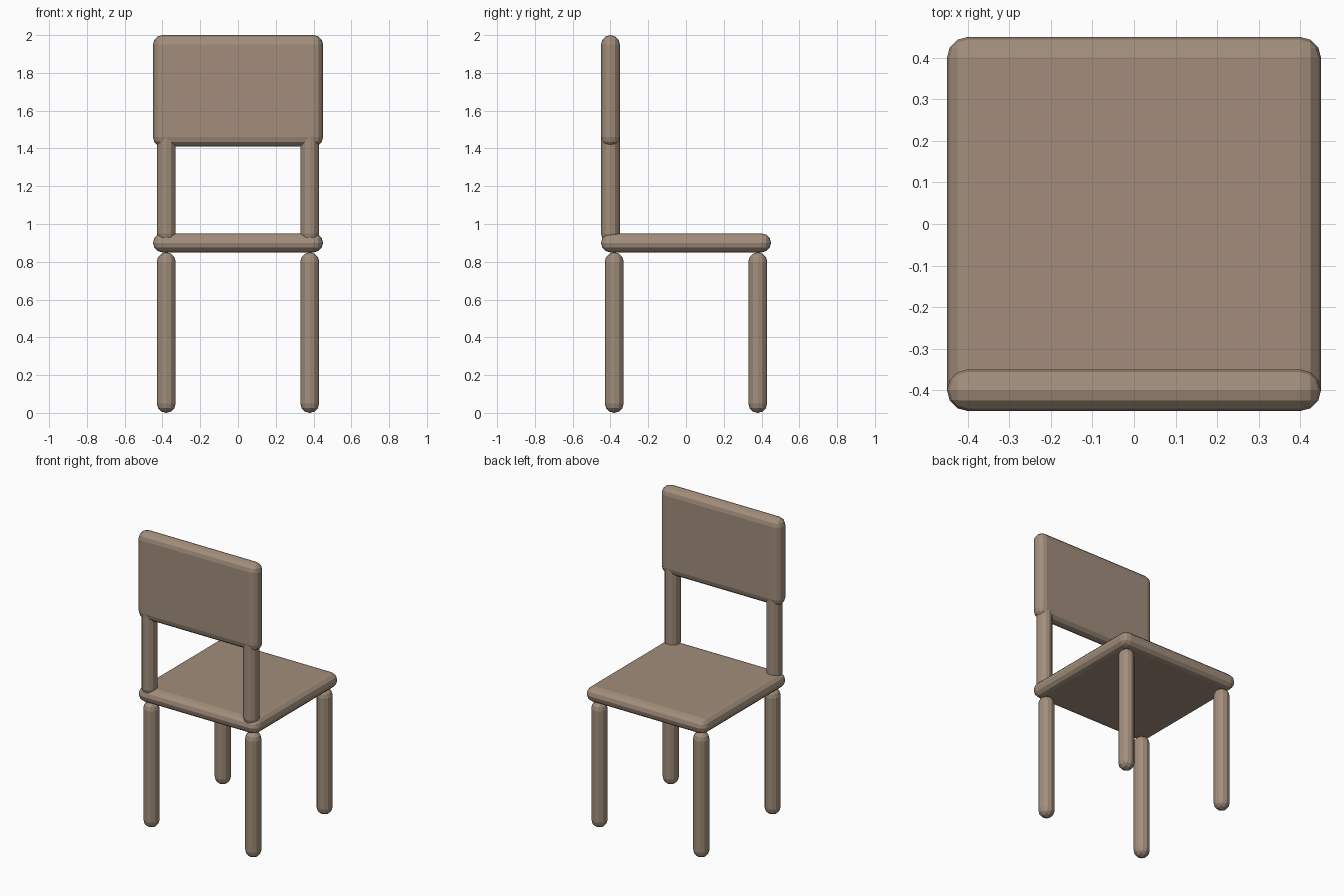
import bpy
import bmesh

if "Cube" in bpy.data.objects:
    bpy.data.objects.remove(bpy.data.objects["Cube"])


# Fully rounded bar or slab spanning two opposite corners
def rounded_box(name, lo, hi, radius=0.0499, segments=3):
    bm = bmesh.new()
    bmesh.ops.create_cube(bm, size=1)
    for v in bm.verts:
        for i in range(3):
            v.co[i] = lo[i] if v.co[i] < 0 else hi[i]
    bmesh.ops.bevel(bm, geom=bm.edges[:], offset=radius, segments=segments,
                    profile=0.5, affect='EDGES', clamp_overlap=True)
    mesh = bpy.data.meshes.new(name)
    bm.to_mesh(mesh)
    bm.free()
    obj = bpy.data.objects.new(name, mesh)
    bpy.context.collection.objects.link(obj)
    mesh.materials.append(wood)
    return obj


# Upright square-section bar with rounded edges
def bar(name, x, y, z0, z1, r=0.05):
    return rounded_box(name, (x - r, y - r, z0), (x + r, y + r, z1))


wood = bpy.data.materials.new("wood")
wood.diffuse_color = (0.36, 0.27, 0.20, 1)
wood.use_nodes = True
wood.node_tree.nodes["Principled BSDF"].inputs["Base Color"].default_value = wood.diffuse_color

# Seat and backrest panel
rounded_box("seat", (-0.45, -0.45, 0.85), (0.45, 0.45, 0.95))
rounded_box("backrest", (-0.45, -0.45, 1.41), (0.45, -0.35, 2.0))

# Legs and backrest posts, left and right
for side, x in (("left", -0.38), ("right", 0.38)):
    bar(f"front_leg_{side}", x, -0.38, 0, 0.85)
    bar(f"rear_leg_{side}", x, 0.38, 0, 0.85)
    bar(f"back_post_{side}", x, -0.40, 0.9, 1.9)
